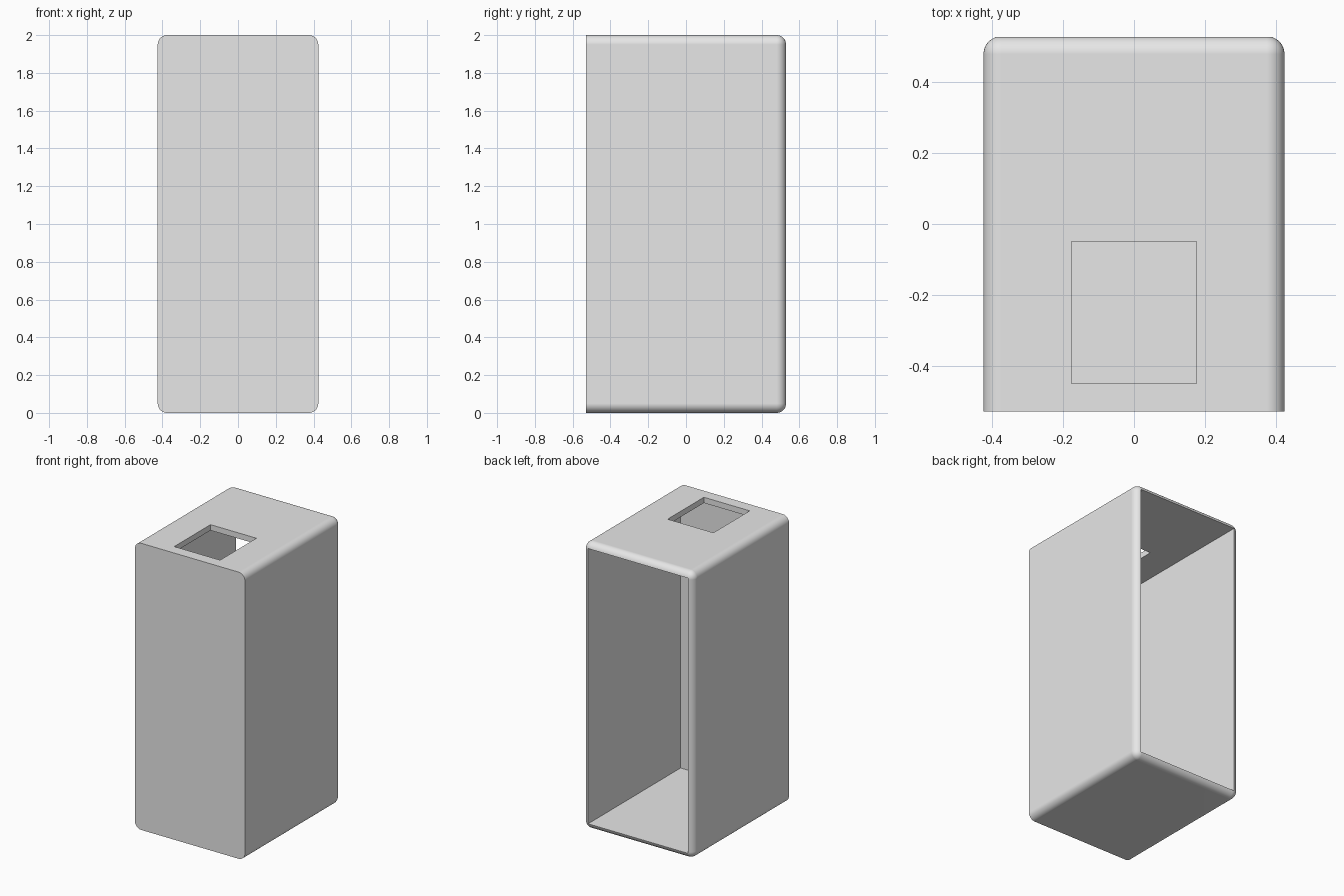
import bpy, bmesh, math

default = bpy.data.objects.get("Cube")
if default:
    bpy.data.objects.remove(default, do_unlink=True)

W, D, H = 0.85, 1.06, 2.0      # outer size
WALL, RADIUS = 0.04, 0.05

grey = bpy.data.materials.new("grey_plastic")
grey.use_nodes = True
colour = (0.8, 0.8, 0.8, 1)
grey.diffuse_color = colour
grey.node_tree.nodes["Principled BSDF"].inputs["Base Color"].default_value = colour


def box(name, lo, hi):
    """Box spanning two opposite corners."""
    bm = bmesh.new()
    bmesh.ops.create_cube(bm, size=1)
    for v in bm.verts:
        v.co = [hi[i] if v.co[i] > 0 else lo[i] for i in range(3)]
    mesh = bpy.data.meshes.new(name)
    bm.to_mesh(mesh)
    bm.free()
    mesh.materials.append(grey)
    obj = bpy.data.objects.new(name, mesh)
    bpy.context.collection.objects.link(obj)
    return obj


# Outer body: every edge rounded except those around the flat front
case = box("case", (-W / 2, -D / 2, 0), (W / 2, D / 2, H))
bm = bmesh.new()
bm.from_mesh(case.data)
edges = [e for e in bm.edges if any(v.co.y > 0 for v in e.verts)]
bmesh.ops.bevel(bm, geom=edges, offset=RADIUS, segments=10, profile=0.5,
                affect='EDGES')
bm.to_mesh(case.data)
bm.free()

# Cavity open to the back, and the rectangular window in the top
cutters = [
    box("cavity_cutter", (-W / 2 + WALL, -D / 2 + WALL, WALL),
        (W / 2 - WALL, D, H - WALL)),
    box("top_window_cutter", (-0.177, -0.45, H - 0.2), (0.177, -0.05, H + 0.1)),
]
bpy.context.view_layer.objects.active = case
for cutter in cutters:
    cutter.hide_render = True
    mod = case.modifiers.new(cutter.name, 'BOOLEAN')
    mod.operation, mod.solver, mod.object = 'DIFFERENCE', 'EXACT', cutter
    bpy.ops.object.modifier_apply(modifier=mod.name)
    bpy.data.objects.remove(cutter, do_unlink=True)

# Smooth rounding with crisp flats
bpy.ops.object.select_all(action='DESELECT')
case.select_set(True)
bpy.ops.object.shade_smooth_by_angle(angle=math.radians(30))
weighted = case.modifiers.new("flat_faces", 'WEIGHTED_NORMAL')
weighted.keep_sharp = True
